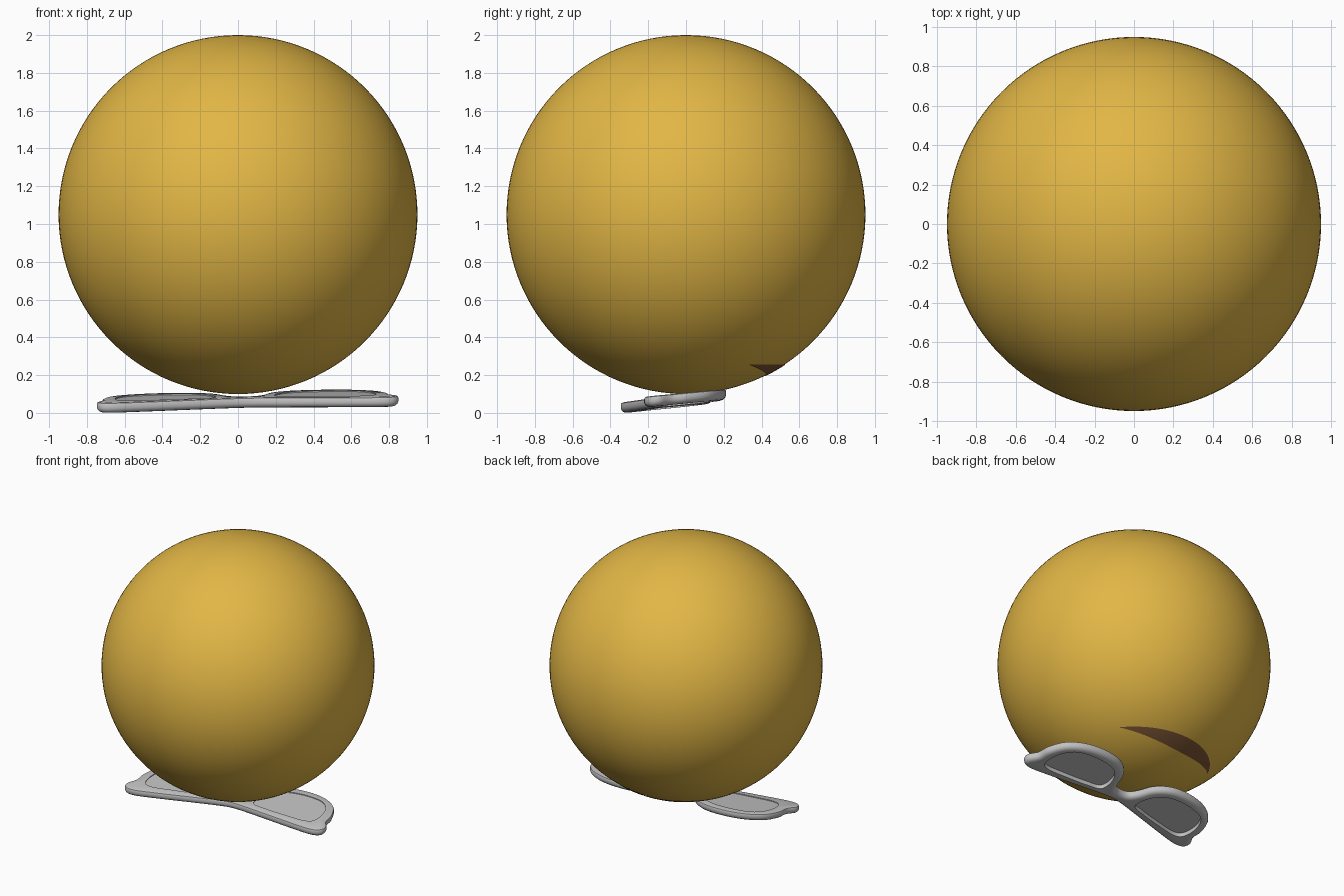
import bpy, bmesh, math
from mathutils import Vector

if "Cube" in bpy.data.objects:
    bpy.data.objects.remove(bpy.data.objects["Cube"])


def material(name, rgb):
    m = bpy.data.materials.new(name)
    m.diffuse_color = (*rgb, 1)
    m.use_nodes = True
    m.node_tree.nodes["Principled BSDF"].inputs["Base Color"].default_value = m.diffuse_color
    return m


GOLD = material("golden yellow", (0.76, 0.47, 0.06))
BROWN = material("dark brown", (0.2, 0.09, 0.035))
GRAY = material("light gray", (0.54, 0.54, 0.54))


def finish(bm, name, mat):
    bmesh.ops.recalc_face_normals(bm, faces=bm.faces[:])
    me = bpy.data.meshes.new(name)
    bm.to_mesh(me)
    bm.free()
    ob = bpy.data.objects.new(name, me)
    bpy.context.collection.objects.link(ob)
    me.materials.append(mat)
    return ob


def smooth(ob, angle):
    bpy.ops.object.select_all(action='DESELECT')
    ob.select_set(True)
    bpy.context.view_layer.objects.active = ob
    bpy.ops.object.shade_smooth_by_angle(angle=math.radians(angle))


def spline(pts, steps=6):
    """Closed smooth loop through the points."""
    out, n = [], len(pts)
    for i in range(n):
        a, b, c, d = (Vector(pts[(i + k) % n]) for k in (-1, 0, 1, 2))
        for s in range(steps):
            t = s / steps
            out.append(0.5 * (2 * b + (c - a) * t + (2 * a - 5 * b + 4 * c - d) * t * t
                              + (3 * b - a - 3 * c + d) * t ** 3))
    return out


def inset(loop, d):
    """Move a counter-clockwise loop inward by d."""
    out, n = [], len(loop)
    for i, p in enumerate(loop):
        t = (loop[(i + 1) % n] - loop[i - 1]).normalized()
        out.append(p + Vector((-t.y, t.x)) * d)
    return out


def place(p, z):
    """Glasses plane to world: turned 5 degrees and slightly tilted."""
    c, s = math.cos(math.radians(5)), math.sin(math.radians(5))
    x = 0.055 + p.x * c - p.y * s
    y = -0.27 + p.x * s + p.y * c
    return (x, y, 0.041 + 0.1 * y + 0.0125 * x + z)


def loft(bm, loop, levels):
    """Stack inset copies of a loop and cap both ends."""
    rings = [[bm.verts.new(place(p, z)) for p in inset(loop, d)] for d, z in levels]
    n = len(loop)
    for a, b in zip(rings, rings[1:]):
        for i in range(n):
            bm.faces.new((a[i], a[(i + 1) % n], b[(i + 1) % n], b[i]))
    bm.faces.new(rings[0][::-1])
    bm.faces.new(rings[-1])


# round head
bm = bmesh.new()
bmesh.ops.create_uvsphere(bm, u_segments=128, v_segments=64, radius=0.95)
bmesh.ops.translate(bm, verts=bm.verts[:], vec=(0, 0, 1.05))
smooth(finish(bm, "round_head", GOLD), 60)

# crescent mouth, a thin skin on the underside
bm = bmesh.new()
rows, R = [], 0.953
for i in range(49):
    t = -1 + 2 * i / 48
    th = math.radians(96.5 + 57 * t)
    outer = 0.528
    inner = outer - 0.003 - 0.102 * math.cos(t * math.pi / 2)
    row = []
    for k in range(7):
        r = inner + (outer - inner) * k / 6
        row.append(bm.verts.new((r * math.cos(th), r * math.sin(th), 1.05 - math.sqrt(R * R - r * r))))
    rows.append(row)
for a, b in zip(rows, rows[1:]):
    for k in range(6):
        bm.faces.new((a[k], a[k + 1], b[k + 1], b[k]))
mouth = finish(bm, "mouth", BROWN)
if mouth.data.polygons[0].normal.z > 0:
    mouth.data.flip_normals()
smooth(mouth, 60)

# glasses outline: right half from bridge brow edge round to bridge lower edge
half = [(0.10, 0.09), (0.30, 0.055), (0.52, 0.015), (0.70, -0.012), (0.78, 0.005),
        (0.80, 0.06), (0.762, 0.13), (0.755, 0.22), (0.70, 0.335), (0.58, 0.415),
        (0.42, 0.447), (0.26, 0.43), (0.15, 0.355), (0.10, 0.25), (0.06, 0.195)]
outline = [(0, 0.10)] + half + [(0, 0.18)] + [(-x, y) for x, y in reversed(half)]
bm = bmesh.new()
loft(bm, spline(outline),
     [(0.03, 0), (0.016, 0.004), (0.005, 0.013), (0, 0.026), (0, 0.045), (0.003, 0.052), (0.012, 0.056)])
glasses = finish(bm, "sunglasses", GRAY)

# lens recesses: deep from the outside, shallow from the inside
lens = [(0.165, 0.15), (0.28, 0.115), (0.45, 0.09), (0.62, 0.075), (0.685, 0.12), (0.68, 0.25),
        (0.60, 0.355), (0.42, 0.392), (0.26, 0.365), (0.175, 0.27)]
bm = bmesh.new()
for pts in (lens, [(-x, y) for x, y in reversed(lens)]):
    loop = spline(pts)
    loft(bm, loop, [(0, -0.05), (0, 0.03)])
    loft(bm, loop, [(0, 0.05), (0, 0.1)])
cutter = finish(bm, "lens_cutter", GRAY)
cutter.hide_render = True
cutter.hide_viewport = True
cut = glasses.modifiers.new("lens recesses", 'BOOLEAN')
cut.operation = 'DIFFERENCE'
cut.solver = 'EXACT'
cut.object = cutter
smooth(glasses, 35)
